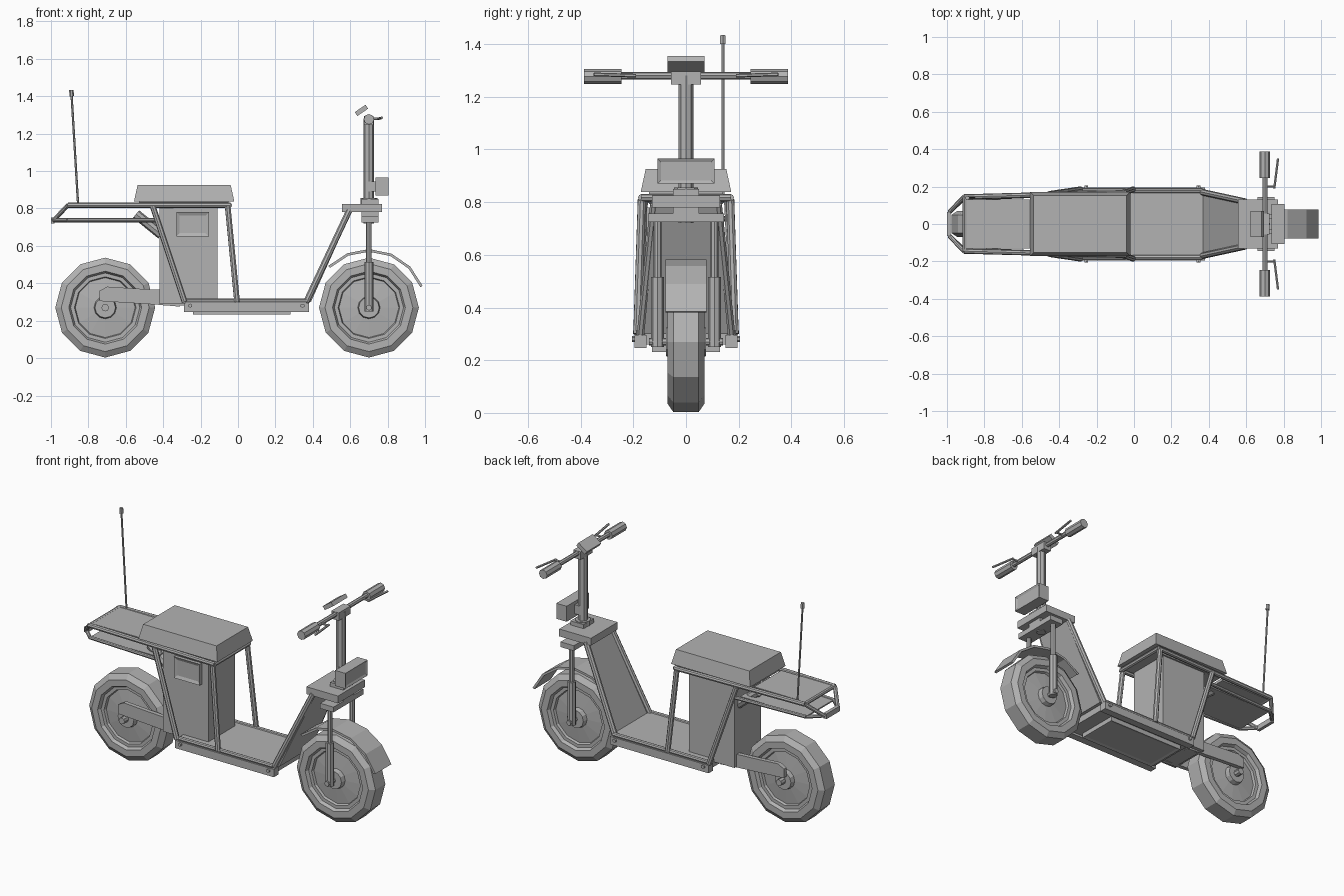
import bpy, bmesh, math
from mathutils import Vector, Matrix

if "Cube" in bpy.data.objects:
    bpy.data.objects.remove(bpy.data.objects["Cube"])

grey = bpy.data.materials.new("plain_grey")
grey.use_nodes = True
grey.diffuse_color = (0.45, 0.45, 0.45, 1)
grey.node_tree.nodes["Principled BSDF"].inputs["Base Color"].default_value = (0.45, 0.45, 0.45, 1)


def finish(name, bm):
    bmesh.ops.recalc_face_normals(bm, faces=bm.faces)
    mesh = bpy.data.meshes.new(name)
    bm.to_mesh(mesh)
    bm.free()
    mesh.materials.append(grey)
    obj = bpy.data.objects.new(name, mesh)
    bpy.context.collection.objects.link(obj)
    return obj


def box(name, x, y, z, tilt=0, taper=0):
    """Box from ranges; taper draws in the top, tilt turns it about y."""
    bm = bmesh.new()
    bmesh.ops.create_cube(bm, size=1)
    size = Vector((x[1] - x[0], y[1] - y[0], z[1] - z[0]))
    for v in bm.verts:
        inset = 2 * taper if v.co.z > 0 else 0
        v.co = Vector((v.co.x * (size.x - inset), v.co.y * (size.y - inset), v.co.z * size.z))
    mid = Vector((sum(x) / 2, sum(y) / 2, sum(z) / 2))
    bm.transform(Matrix.Translation(mid) @ Matrix.Rotation(tilt, 4, 'Y'))
    return finish(name, bm)


def tube(name, a, b, r, sides=8):
    a, b = Vector(a), Vector(b)
    bm = bmesh.new()
    bmesh.ops.create_cone(bm, cap_ends=True, segments=sides, radius1=r, radius2=r, depth=(b - a).length)
    turn = (b - a).to_track_quat('Z', 'Y').to_matrix().to_4x4()
    bm.transform(Matrix.Translation((a + b) / 2) @ turn)
    return finish(name, bm)


def pair(name, a, b, r, sides=8):
    for side, s in (("left", 1), ("right", -1)):
        tube(f"{side}_{name}", (a[0], a[1] * s, a[2]), (b[0], b[1] * s, b[2]), r, sides)


def plate(name, outline, y0, y1):
    """Side outline (x, z) extruded across y."""
    bm = bmesh.new()
    face = bm.faces.new([bm.verts.new((x, y0, z)) for x, z in outline])
    new = bmesh.ops.extrude_face_region(bm, geom=[face])["geom"]
    bmesh.ops.translate(bm, vec=(0, y1 - y0, 0), verts=[g for g in new if isinstance(g, bmesh.types.BMVert)])
    return finish(name, bm)


def inset_panel(obj, direction, width, depth):
    bm = bmesh.new()
    bm.from_mesh(obj.data)
    bm.normal_update()
    face = max(bm.faces, key=lambda f: f.normal.dot(Vector(direction)))
    bmesh.ops.inset_region(bm, faces=[face], thickness=width)
    bmesh.ops.translate(bm, vec=-Vector(direction) * depth, verts=face.verts)
    bm.to_mesh(obj.data)
    bm.free()


def wheel(name, x, sides=12):
    """Lathed tyre, rim step, disc and hub."""
    half = [(0.267, 0.048), (0.235, 0.07), (0.195, 0.07), (0.185, 0.05), (0.165, 0.05),
            (0.16, 0.035), (0.06, 0.045), (0.055, 0.075)]
    profile = [(r, -y) for r, y in reversed(half)] + half
    bm = bmesh.new()
    rings = []
    for r, y in profile:
        rings.append([bm.verts.new((x + r * math.cos(math.tau * i / sides), y,
                                    0.27 + r * math.sin(math.tau * i / sides))) for i in range(sides)])
    for a, b in zip(rings, rings[1:]):
        for i in range(sides):
            j = (i + 1) % sides
            bm.faces.new((a[i], a[j], b[j], b[i]))
    bm.faces.new(rings[0])
    bm.faces.new(rings[-1])
    finish(name, bm)


# Wheels and axles
wheel("rear_wheel", -0.71)
wheel("front_wheel", 0.70)
tube("rear_axle", (-0.71, -0.115, 0.27), (-0.71, 0.115, 0.27), 0.02)
tube("front_axle", (0.70, -0.14, 0.27), (0.70, 0.14, 0.27), 0.015)

# Front mudguard as a thin arc
angles = [math.radians(a) for a in (135, 112, 90, 67, 44, 21)]
arc = [(0.70 + r * math.cos(a), 0.275 + r * math.sin(a))
       for r, order in ((0.308, angles), (0.294, angles[::-1])) for a in order]
plate("front_mudguard", arc, -0.078, 0.078)

# Fork and steering
pair("fork_upper", (0.70, 0.108, 0.45), (0.70, 0.108, 0.74), 0.015)
pair("fork_lower", (0.70, 0.108, 0.25), (0.70, 0.108, 0.515), 0.024)
box("lower_clamp", (0.66, 0.75), (-0.145, 0.145), (0.725, 0.757))
box("head_box", (0.555, 0.77), (-0.13, 0.13), (0.78, 0.825))
box("head_box_nose", (0.66, 0.75), (-0.05, 0.05), (0.755, 0.85))
tube("steering_collar", (0.70, 0, 0.82), (0.70, 0, 0.855), 0.045)
tube("steering_column", (0.70, 0, 0.72), (0.70, 0, 1.28), 0.028)
lamp = box("headlight", (0.735, 0.805), (-0.108, 0.108), (0.87, 0.965))
inset_panel(lamp, (1, 0, 0), 0.018, 0.006)
box("headlight_bracket", (0.70, 0.74), (-0.03, 0.03), (0.89, 0.945))

# Handlebar, grips, levers and display
tube("handlebar", (0.70, -0.3, 1.28), (0.70, 0.3, 1.28), 0.014)
pair("grip", (0.70, 0.245, 1.277), (0.70, 0.387, 1.277), 0.028)
pair("brake_lever", (0.75, 0.19, 1.28), (0.77, 0.35, 1.285), 0.007, 6)
pair("lever_mount", (0.70, 0.2, 1.28), (0.75, 0.2, 1.28), 0.007, 6)
box("bar_clamp", (0.675, 0.725), (-0.057, 0.057), (1.247, 1.295))
box("display", (0.625, 0.695), (-0.07, 0.07), (1.312, 1.337), tilt=-0.6)

# Sloping front shield and its side tubes
shield = plate("front_shield", [(0.37, 0.30), (0.39, 0.30), (0.61, 0.79), (0.59, 0.79)], -0.16, 0.16)
for v in shield.data.vertices:
    if v.co.z > 0.5:
        v.co.y *= 0.72
pair("shield_tube", (0.365, 0.17, 0.30), (0.595, 0.12, 0.79), 0.017)

# Floor with side rails and underside cover
box("floor", (-0.28, 0.37), (-0.175, 0.175), (0.26, 0.308))
for side, s in (("left", 1), ("right", -1)):
    box(f"{side}_floor_rail", (-0.29, 0.38), sorted((s * 0.15, s * 0.195)), (0.247, 0.295))
    for x in (-0.255, 0.345):
        tube(f"{side}_rail_bolt", (x, s * 0.19, 0.28), (x, s * 0.205, 0.28), 0.011, 6)
pair("floor_tube", (-0.28, 0.178, 0.305), (0.365, 0.178, 0.305), 0.013)
cover = box("underside_cover", (-0.24, 0.28), (-0.13, 0.13), (0.232, 0.265))
inset_panel(cover, (0, 0, -1), 0.025, 0.005)

# Body box with side hatch
box("body_box", (-0.42, -0.11), (-0.13, 0.13), (0.29, 0.82))
hatch = box("side_hatch", (-0.33, -0.155), (-0.15, -0.125), (0.65, 0.78))
inset_panel(hatch, (0, -1, 0), 0.025, 0.008)

# Seat
box("seat", (-0.556, -0.02), (-0.172, 0.172), (0.838, 0.925), taper=0.019)
box("seat_base", (-0.53, -0.05), (-0.14, 0.14), (0.81, 0.842))

# Seat frame
pair("top_rail", (-0.91, 0.145, 0.817), (-0.04, 0.168, 0.817), 0.014)
pair("rear_frame_leg", (-0.455, 0.16, 0.81), (-0.285, 0.185, 0.30), 0.016)
pair("front_frame_leg", (-0.055, 0.168, 0.81), (-0.005, 0.185, 0.30), 0.016)
tube("front_cross_tube", (-0.045, -0.17, 0.817), (-0.045, 0.17, 0.817), 0.014)

# Rear rack
pair("rack_slope", (-0.91, 0.145, 0.817), (-0.985, 0.065, 0.737), 0.012)
pair("rack_lower_tube", (-0.91, 0.135, 0.737), (-0.44, 0.155, 0.737), 0.011)
pair("rack_lower_end", (-0.985, 0.065, 0.737), (-0.91, 0.135, 0.737), 0.011)
tube("rack_rear_tube", (-0.905, -0.145, 0.817), (-0.905, 0.145, 0.817), 0.012)
box("rack_top_plate", (-0.9, -0.555), (-0.132, 0.132), (0.808, 0.825))
box("rack_lower_plate", (-0.91, -0.46), (-0.13, 0.13), (0.732, 0.74))
box("tail_lamp", (-1.0, -0.98), (-0.065, 0.065), (0.72, 0.752))

# Shock absorbers and swing arm
pair("shock_body", (-0.545, 0.075, 0.77), (-0.41, 0.075, 0.66), 0.026)
arm = [(-0.74, 0.305), (-0.42, 0.285), (-0.31, 0.275), (-0.31, 0.36), (-0.55, 0.372), (-0.7, 0.382), (-0.74, 0.36)]
for side, s in (("left", 1), ("right", -1)):
    plate(f"{side}_swing_arm", arm, s * 0.082, s * 0.108)
box("swing_arm_pivot", (-0.4, -0.27), (-0.1, 0.1), (0.28, 0.35))

# Antenna
tube("antenna", (-0.855, 0.14, 0.82), (-0.89, 0.14, 1.41), 0.006, 6)
tube("antenna_tip", (-0.889, 0.14, 1.4), (-0.891, 0.14, 1.433), 0.012, 6)
